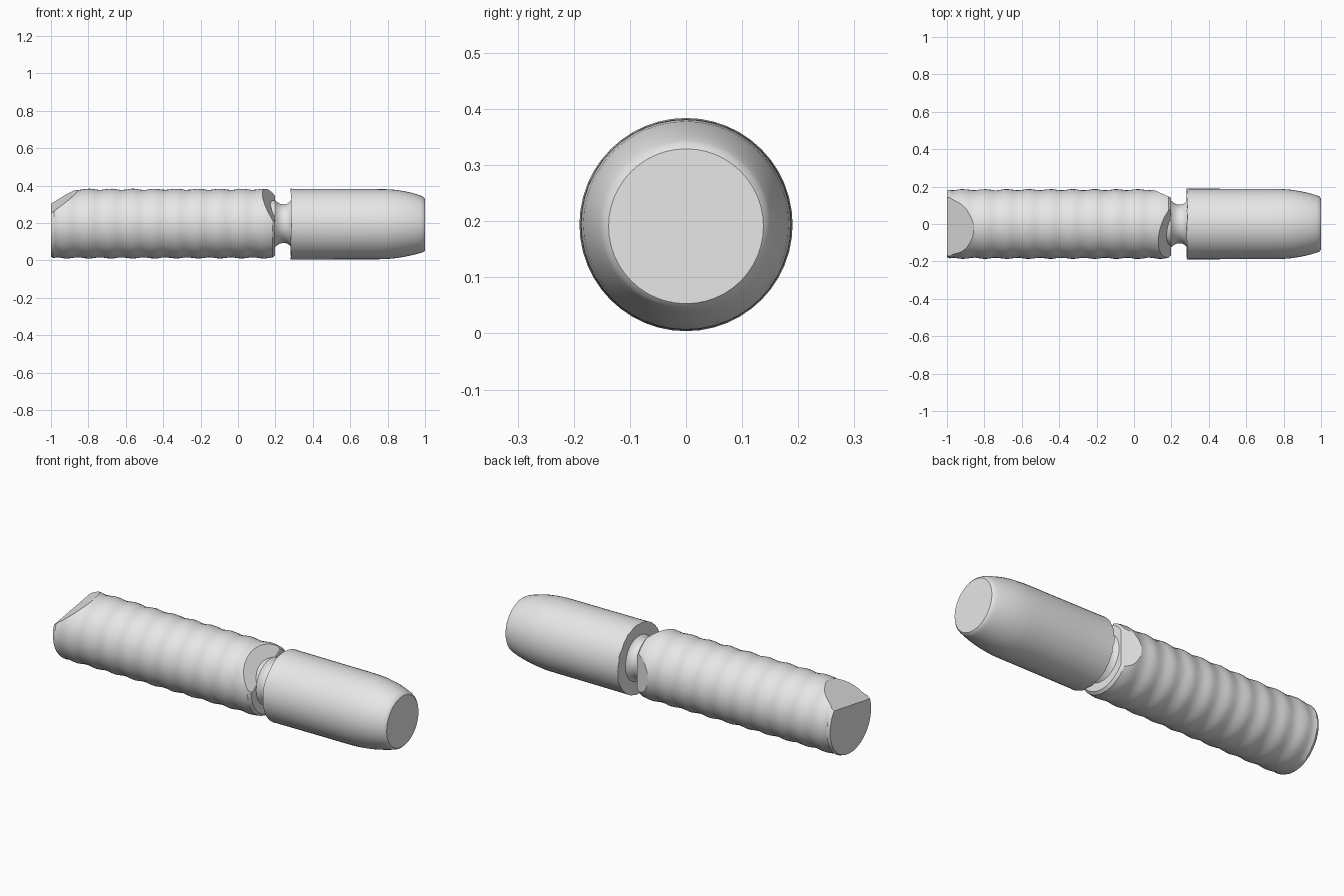
import bpy, bmesh, math, random
from mathutils import Vector

if "Cube" in bpy.data.objects:
    bpy.data.objects.remove(bpy.data.objects["Cube"])
random.seed(4)

grey = bpy.data.materials.new("plain_grey")
grey.use_nodes = True
colour = (0.8, 0.8, 0.8, 1)
grey.diffuse_color = colour
grey.node_tree.nodes["Principled BSDF"].inputs["Base Color"].default_value = colour

SIDES = 48


def lathe(name, profile, centre_z, cuts=(), lumps=0.0, ragged=0.0):
    """Closed solid turned about the x axis; each cut is (point, outward normal)."""
    bm = bmesh.new()
    rings = []
    for i, (x, r, dz) in enumerate(profile):
        ring = []
        for k in range(SIDES):
            a = 2 * math.pi * k / SIDES
            rr = r + random.uniform(-lumps, lumps)
            xx = x + (random.uniform(0, ragged) if i == 0 else 0)
            ring.append(bm.verts.new((xx, rr * math.cos(a), centre_z + dz + rr * math.sin(a))))
        rings.append(ring)
    for p, q in zip(rings, rings[1:]):
        for k in range(SIDES):
            n = (k + 1) % SIDES
            bm.faces.new((p[k], p[n], q[n], q[k]))
    bm.faces.new(rings[0][::-1])
    bm.faces.new(rings[-1])
    # Slice off the facets and close each slice
    for point, normal in cuts:
        res = bmesh.ops.bisect_plane(bm, geom=bm.verts[:] + bm.edges[:] + bm.faces[:],
                                     plane_co=Vector(point), plane_no=Vector(normal).normalized(),
                                     clear_outer=True)
        edges = [e for e in res["geom_cut"] if isinstance(e, bmesh.types.BMEdge)]
        bmesh.ops.holes_fill(bm, edges=edges, sides=0)
    bmesh.ops.recalc_face_normals(bm, faces=bm.faces[:])
    mesh = bpy.data.meshes.new(name)
    bm.to_mesh(mesh)
    bm.free()
    mesh.materials.append(grey)
    obj = bpy.data.objects.new(name, mesh)
    bpy.context.collection.objects.link(obj)
    bpy.ops.object.select_all(action='DESELECT')
    obj.select_set(True)
    bpy.context.view_layer.objects.active = obj
    bpy.ops.object.shade_smooth_by_angle(angle=math.radians(30))
    return obj


# Long rippled handle with gently wavy sides and rounded rims
body = [(-1.0, 0.178, 0), (-0.985, 0.184, 0)]
steps = 76
for i in range(steps + 1):
    x = -0.97 + 1.13 * i / steps
    body.append((x, 0.1835 + 0.003 * math.cos(2 * math.pi * (x + 0.68) / 0.117), 0))
body += [(0.185, 0.181, 0), (0.198, 0.168, 0)]

# Sloping facet at the far end, found from three of its corners
a, b, c = Vector((-1, 0.15, 0.304)), Vector((-1, -0.18, 0.25)), Vector((-0.85, -0.04, 0.378))
slope = (b - a).cross(c - a)
if slope.z < 0:
    slope = -slope

lathe("rippled_handle", body, 0.197, lumps=0.0006, cuts=[
    (a, slope),
    ((0.155, -0.12, 0.30), (1, -0.35, 0.6)),   # front facet beside the neck
    ((0.2, 0.14, 0.2), (0.45, 1, 0)),          # back facet beside the neck
])

# Narrow waisted neck
lathe("neck", [(0.175, 0.122, 0), (0.198, 0.125, 0), (0.21, 0.115, 0), (0.225, 0.106, 0),
               (0.245, 0.103, 0), (0.262, 0.106, 0), (0.276, 0.116, 0), (0.29, 0.13, 0)], 0.197)

# Smooth cap with a tapered, flat end
cap = [(0.279, 0.19, 0), (0.295, 0.189, 0), (0.45, 0.1885, 0), (0.6, 0.188, 0), (0.72, 0.188, 0),
       (0.79, 0.187, 0), (0.84, 0.183, 0.001), (0.88, 0.177, 0.001), (0.92, 0.169, 0.001),
       (0.955, 0.16, 0), (0.98, 0.152, -0.001), (0.993, 0.146, -0.002), (1.0, 0.138, -0.003)]
lathe("cap", cap, 0.194, ragged=0.008)
